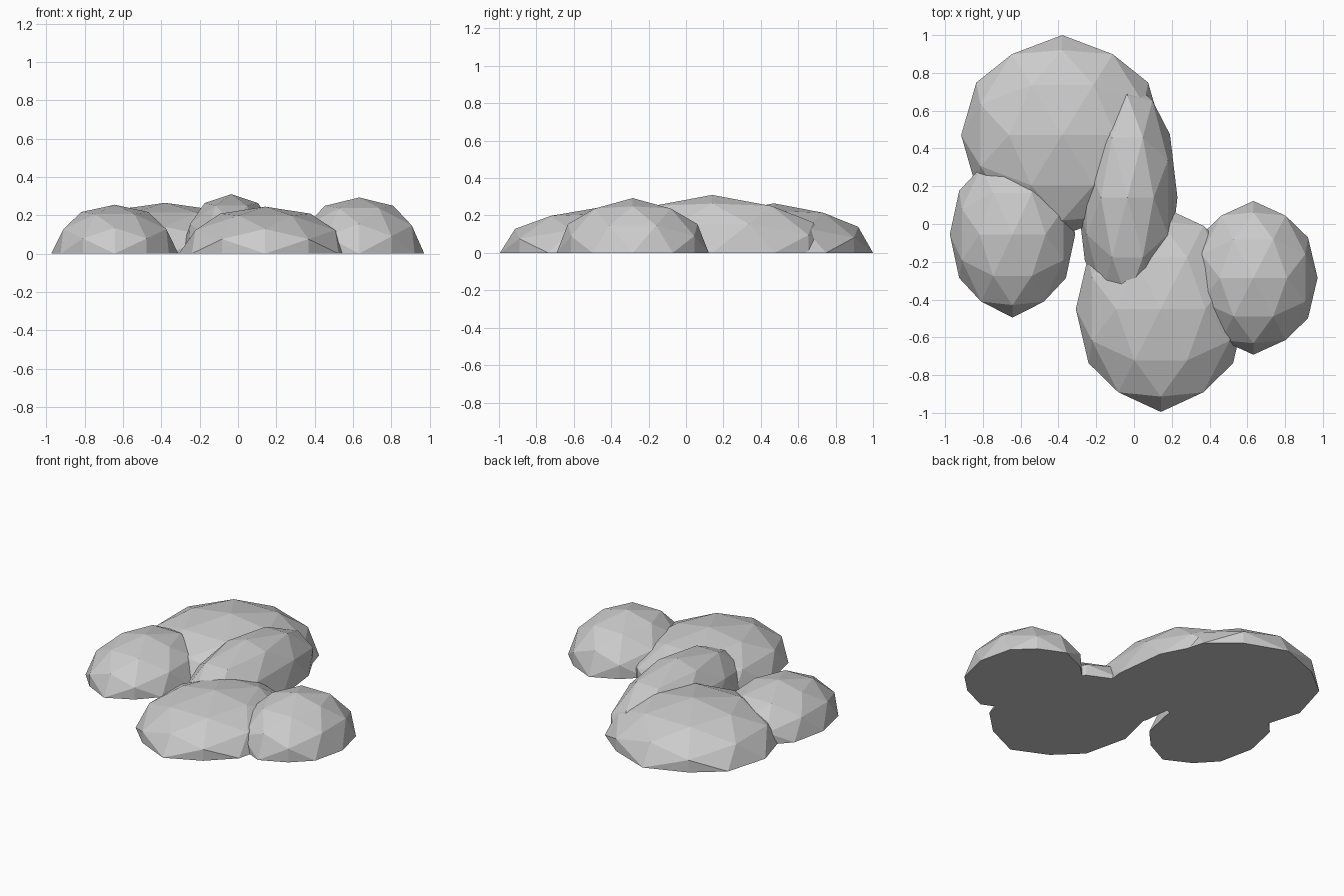
import bpy, bmesh, math
from mathutils import Matrix

if "Cube" in bpy.data.objects:
    bpy.data.objects.remove(bpy.data.objects["Cube"])


def mound(name, center, radii):
    """Faceted half-ellipsoid stone with a flat base at z = 0."""
    bm = bmesh.new()
    bmesh.ops.create_icosphere(bm, subdivisions=2, radius=1)
    # turn the sphere so that one icosahedron edge lies on top, along x
    tilt = Matrix.Rotation(-math.atan(2) / 2 + 0 - 0, 4, 'Y')
    bmesh.ops.transform(bm, matrix=tilt, verts=bm.verts)
    # slice off the lower half and cap it
    cut = bmesh.ops.bisect_plane(
        bm, geom=bm.verts[:] + bm.edges[:] + bm.faces[:], dist=1e-4,
        plane_co=(0, 0, 0), plane_no=(0, 0, 1), clear_inner=True)
    rim = [e for e in bm.edges if e.is_boundary]
    bmesh.ops.contextual_create(bm, geom=rim)
    bmesh.ops.scale(bm, vec=radii, verts=bm.verts)
    bmesh.ops.translate(bm, vec=(*center, 0), verts=bm.verts)
    bmesh.ops.recalc_face_normals(bm, faces=bm.faces)
    mesh = bpy.data.meshes.new(name)
    bm.to_mesh(mesh)
    bm.free()
    obj = bpy.data.objects.new(name, mesh)
    bpy.context.collection.objects.link(obj)
    return obj


# five overlapping mounds: name, centre (x, y), radii (x, y, z)
mound("back_mound", (-0.38, 0.47), (0.535, 0.53, 0.265))
mound("left_mound", (-0.643, -0.055), (0.332, 0.44, 0.255))
mound("middle_mound", (-0.035, 0.14), (0.265, 0.635, 0.31))
mound("front_mound", (0.142, -0.45), (0.45, 0.545, 0.245))
mound("right_mound", (0.632, -0.285), (0.34, 0.407, 0.293))
